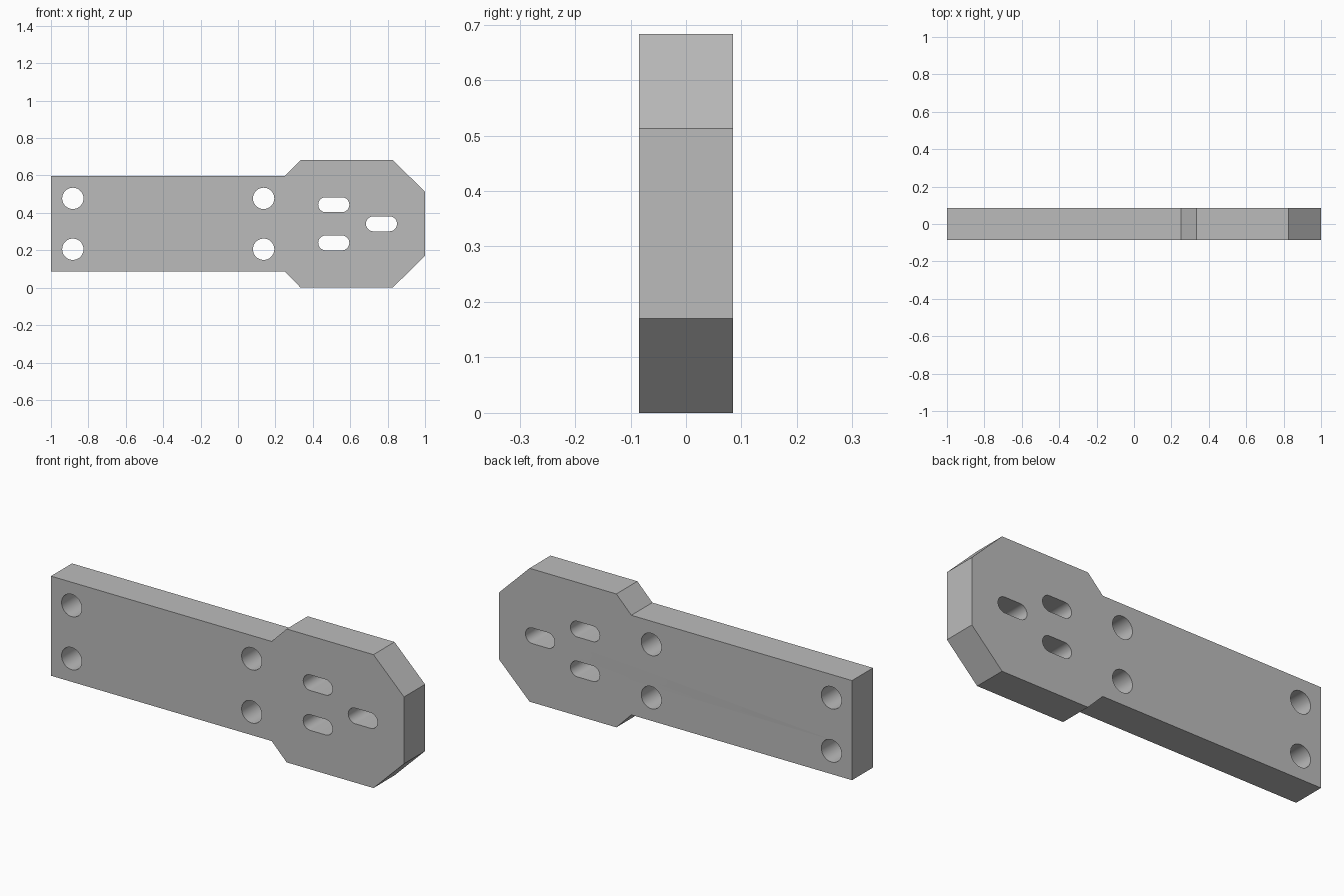
import bpy, bmesh
from math import pi, cos, sin, radians
from mathutils import Matrix

cube = bpy.data.objects.get("Cube")
if cube:
    bpy.data.objects.remove(cube, do_unlink=True)

THICKNESS = 0.17
MID_Z = 0.3415
HOLE_R = 0.057
SLOT_R, SLOT_HALF = 0.04, 0.043

# Flat outline curve, filled and extruded into a plate
curve = bpy.data.curves.new("plate_outline", "CURVE")
curve.dimensions = "2D"
curve.fill_mode = "BOTH"
curve.extrude = THICKNESS / 2


def add_loop(points):
    spline = curve.splines.new("POLY")
    spline.points.add(len(points) - 1)
    for p, (x, y) in zip(spline.points, points):
        p.co = (x, y, 0, 1)
    spline.use_cyclic_u = True


def slot(cx, cy, r, half=0.0, steps=24):
    """Round hole, or a slot when the two arc centres are apart."""
    pts = []
    for side in (1, -1):
        start = -pi / 2 if side > 0 else pi / 2
        last = steps + 1 if half else steps
        for i in range(last):
            a = start + pi * i / steps
            pts.append((cx + side * half + r * cos(a), cy + r * sin(a)))
    add_loop(pts)


# Narrow arm widening to a chamfered head, mirrored about the centre line
lower = [(-1, -0.255), (0.25, -0.255), (0.335, -MID_Z), (0.827, -MID_Z), (1, -0.171)]
add_loop(lower + [(x, -y) for x, y in reversed(lower)])

# Four bolt holes in the arm
for x in (-0.883, 0.137):
    for y in (-0.136, 0.136):
        slot(x, y, HOLE_R)

# Three slots in the head
for x, y in ((0.512, -0.102), (0.512, 0.102), (0.767, 0)):
    slot(x, y, SLOT_R, SLOT_HALF)

# Turn the curve into a welded mesh standing upright
helper = bpy.data.objects.new("outline_helper", curve)
bpy.context.collection.objects.link(helper)
bpy.context.view_layer.update()
mesh = bpy.data.meshes.new_from_object(
    helper.evaluated_get(bpy.context.evaluated_depsgraph_get()))
bpy.data.objects.remove(helper, do_unlink=True)

bm = bmesh.new()
bm.from_mesh(mesh)
bmesh.ops.remove_doubles(bm, verts=bm.verts, dist=0.0001)
bm.transform(Matrix.Translation((0, 0, MID_Z)) @ Matrix.Rotation(pi / 2, 4, "X"))
bmesh.ops.recalc_face_normals(bm, faces=bm.faces)
bm.to_mesh(mesh)
bm.free()

mesh.name = "mounting_plate"
plate = bpy.data.objects.new("mounting_plate", mesh)
bpy.context.collection.objects.link(plate)

# Plain grey metal
grey = bpy.data.materials.new("grey_metal")
grey.use_nodes = True
color = (0.5, 0.5, 0.5, 1)
grey.diffuse_color = color
grey.node_tree.nodes["Principled BSDF"].inputs["Base Color"].default_value = color
mesh.materials.clear()
mesh.materials.append(grey)

# Smooth hole walls, sharp plate edges
bpy.ops.object.select_all(action="DESELECT")
plate.select_set(True)
bpy.context.view_layer.objects.active = plate
bpy.ops.object.shade_smooth_by_angle(angle=radians(30))
